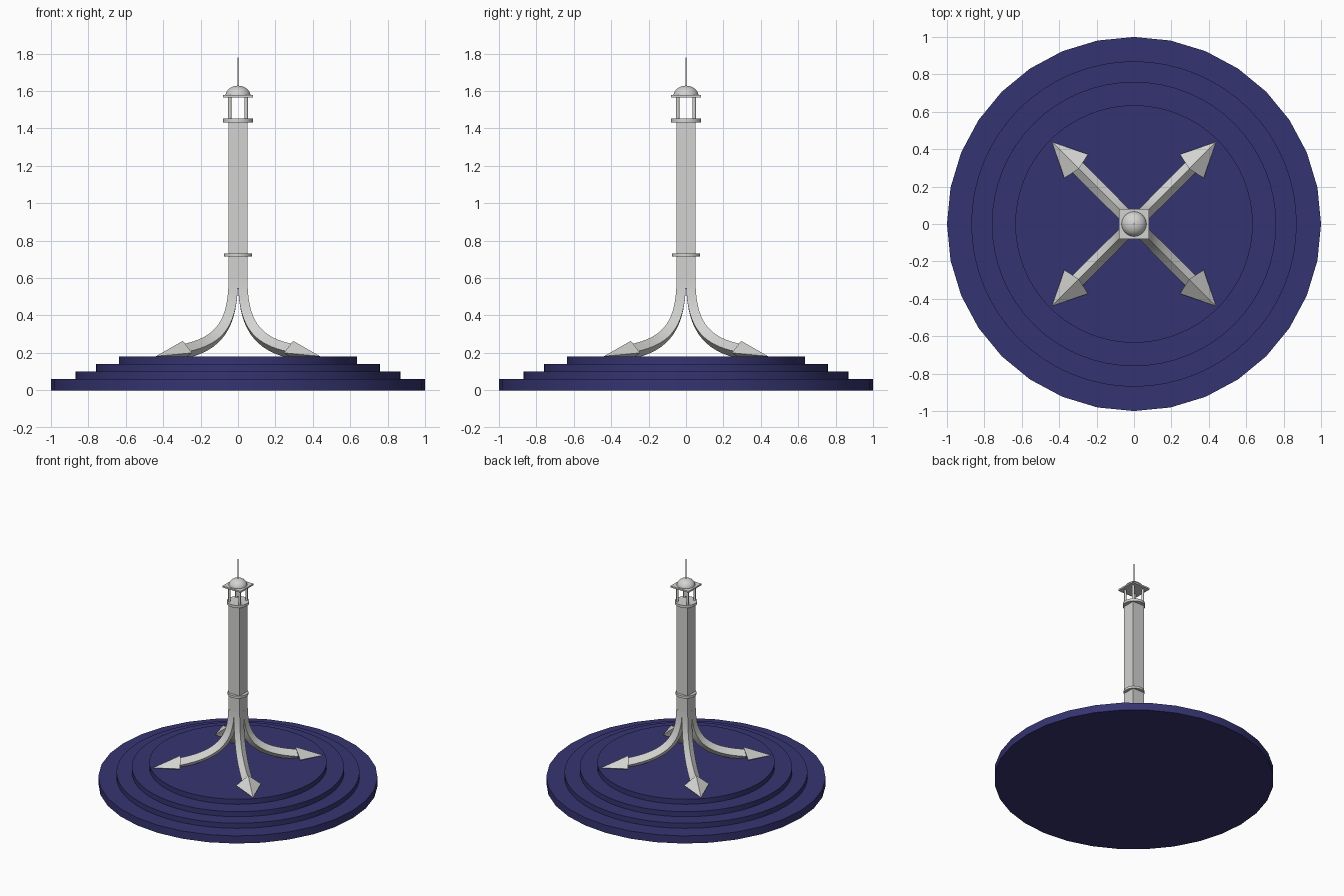
import bpy, bmesh, math
from mathutils import Vector

if "Cube" in bpy.data.objects:
    bpy.data.objects.remove(bpy.data.objects["Cube"])


def material(name, rgb):
    m = bpy.data.materials.new(name)
    m.diffuse_color = (*rgb, 1)
    m.use_nodes = True
    m.node_tree.nodes["Principled BSDF"].inputs["Base Color"].default_value = m.diffuse_color
    return m


BLUE = material("dark_blue", (0.036, 0.034, 0.165))
GREY = material("light_grey", (0.65, 0.65, 0.64))


def finish(obj, name, mat, smooth=False):
    obj.name = name
    obj.data.materials.append(mat)
    if smooth:
        bpy.ops.object.select_all(action='DESELECT')
        obj.select_set(True)
        bpy.context.view_layer.objects.active = obj
        bpy.ops.object.shade_smooth_by_angle(angle=math.radians(40))
    return obj


def disc(name, r, z0, z1, mat, sides=32, xy=(0, 0)):
    bpy.ops.mesh.primitive_cylinder_add(vertices=sides, radius=r, depth=z1 - z0,
                                        location=(*xy, (z0 + z1) / 2))
    return finish(bpy.context.object, name, mat, True)


def box(name, half, z0, z1, mat):
    bpy.ops.mesh.primitive_cube_add(size=1, location=(0, 0, (z0 + z1) / 2))
    o = bpy.context.object
    o.scale = (half * 2, half * 2, z1 - z0)
    bpy.ops.object.transform_apply(location=False, rotation=False)
    return finish(o, name, mat)


def mesh_object(name, verts, faces, mat, smooth=False):
    me = bpy.data.meshes.new(name)
    me.from_pydata(verts, [], faces)
    bm = bmesh.new()
    bm.from_mesh(me)
    bmesh.ops.recalc_face_normals(bm, faces=bm.faces)
    bm.to_mesh(me)
    bm.free()
    o = bpy.data.objects.new(name, me)
    bpy.context.collection.objects.link(o)
    return finish(o, name, mat, smooth)


# Stepped round base
for i, (r, z0, z1) in enumerate([(1.0, 0, 0.06), (0.87, 0.06, 0.10),
                                 (0.76, 0.10, 0.14), (0.635, 0.14, 0.18)]):
    disc(f"base_step_{i + 1}", r, z0, z1, BLUE, 32 if i == 0 else 64)

# Square shaft with two round collars
box("shaft", 0.05, 0.585, 1.44, GREY)
disc("lower_collar", 0.074, 0.714, 0.732, GREY)
disc("upper_collar", 0.08, 1.432, 1.452, GREY)

# Curved legs: a square section swept outward along a diagonal
P = [Vector(p) for p in ((0.0355, 0.6), (0.0355, 0.36), (0.13, 0.245), (0.43, 0.205))]
HALF = 0.0355
N = 16


def leg(index, angle):
    out = Vector((math.cos(angle), math.sin(angle), 0))
    side = Vector((-out.y, out.x, 0))
    up = Vector((0, 0, 1))
    verts, faces = [], []
    for i in range(N + 1):
        t = i / N
        s = 1 - t
        c = s**3 * P[0] + 3 * s * s * t * P[1] + 3 * s * t * t * P[2] + t**3 * P[3]
        d = (s * s * (P[1] - P[0]) + 2 * s * t * (P[2] - P[1]) + t * t * (P[3] - P[2])).normalized()
        centre = out * c.x + up * c.y
        normal = out * -d.y + up * d.x
        h = HALF + 0.004 * t
        verts += [centre + normal * h, centre + side * h, centre - normal * h, centre - side * h]
        if i:
            a = (i - 1) * 4
            faces += [(a + k, a + (k + 1) % 4, a + 4 + (k + 1) % 4, a + 4 + k) for k in range(4)]
    faces += [(0, 1, 2, 3), tuple(4 * N + k for k in range(4))]
    mesh_object(f"leg_{index}", verts, faces, GREY, True)

    # Pointed foot at the end of the leg
    pts = [(0.62, 0, 0.182), (0.417, 0, 0.264), (0.437, 0.09, 0.2),
           (0.45, 0, 0.145), (0.437, -0.09, 0.2)]
    mesh_object(f"foot_point_{index}", [out * r + side * w + up * z for r, w, z in pts],
                [(0, 1, 2), (0, 2, 3), (0, 3, 4), (0, 4, 1), (1, 2, 3), (1, 3, 4)], GREY)


for n in range(4):
    leg(n + 1, math.pi / 4 + n * math.pi / 2)

# Open lantern: four posts, square roof plate, dome and mast
for i, (x, y) in enumerate([(1, 1), (-1, 1), (-1, -1), (1, -1)]):
    disc(f"lantern_post_{i + 1}", 0.009, 1.45, 1.57, GREY, 12, (x * 0.044, y * 0.044))
box("roof_plate", 0.08, 1.566, 1.578, GREY)
bpy.ops.mesh.primitive_uv_sphere_add(segments=32, ring_count=16, radius=0.067, location=(0, 0, 1.573))
dome = bpy.context.object
dome.scale.z = 0.83
bm = bmesh.new()
bm.from_mesh(dome.data)
bmesh.ops.bisect_plane(bm, geom=bm.verts[:] + bm.edges[:] + bm.faces[:], plane_co=(0, 0, 0),
                       plane_no=(0, 0, 1), clear_inner=True)
bm.to_mesh(dome.data)
bm.free()
finish(dome, "dome", GREY, True)
disc("mast", 0.002, 1.62, 1.78, GREY, 8)
